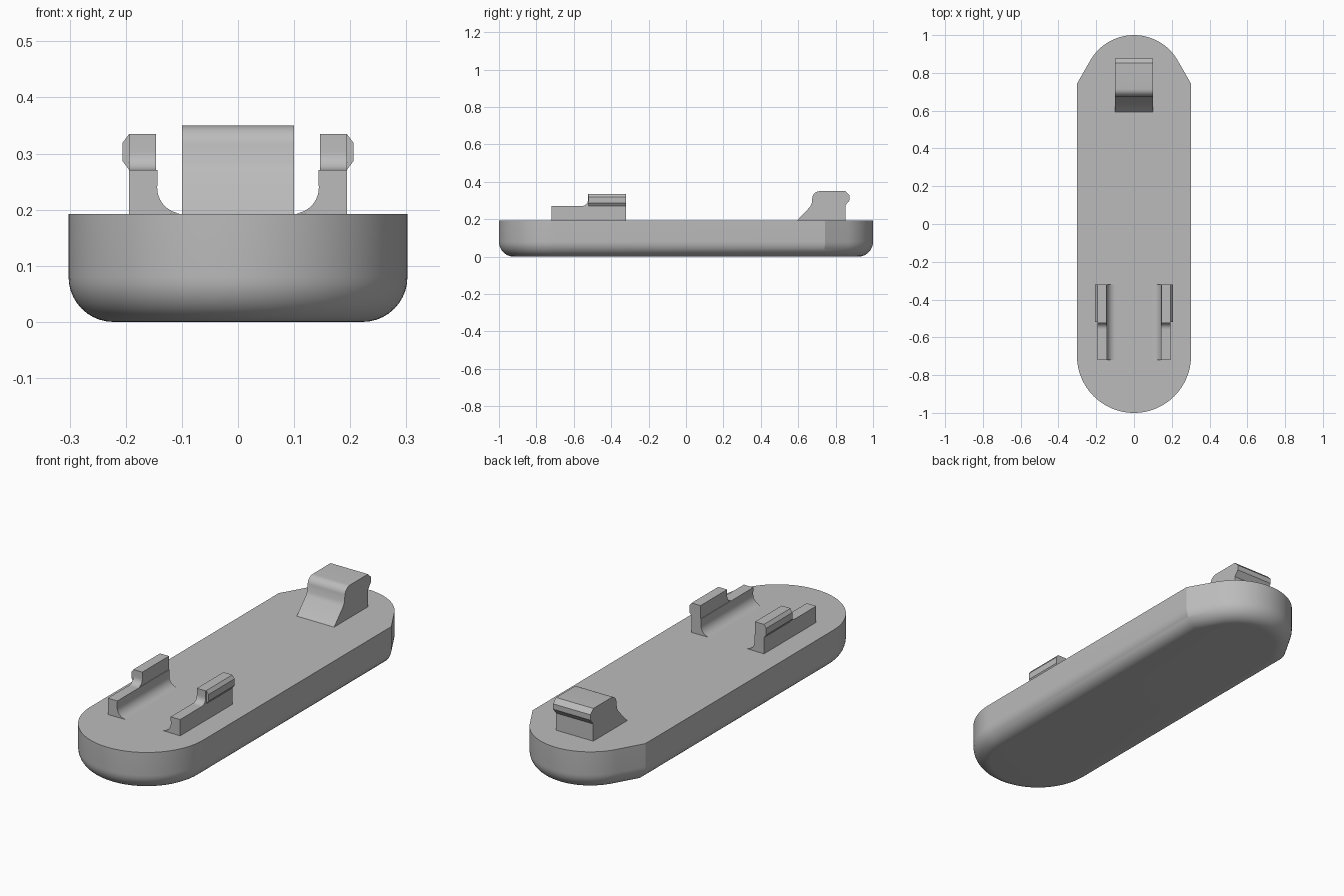
import bpy, bmesh, math
from mathutils import Vector

cube = bpy.data.objects.get("Cube")
if cube:
    bpy.data.objects.remove(cube, do_unlink=True)

# Single plain grey plastic
grey = bpy.data.materials.new("grey plastic")
grey.use_nodes = True
COLOUR = (0.5, 0.5, 0.5, 1)
grey.diffuse_color = COLOUR
grey.node_tree.nodes["Principled BSDF"].inputs["Base Color"].default_value = COLOUR

TOP = 0.192   # height of the base plate


def arc(cx, cy, r, start, end, steps):
    """Points along a circular arc, angles in degrees."""
    angles = [math.radians(start + (end - start) * i / steps) for i in range(steps + 1)]
    return [(cx + r * math.cos(a), cy + r * math.sin(a)) for a in angles]


def prism(name, profile, place, low, high, bottom_round=0):
    """Extrude a 2D profile; place(u, v, w) maps profile and depth to xyz."""
    bm = bmesh.new()
    near = [bm.verts.new(place(u, v, low)) for u, v in profile]
    far = [bm.verts.new(place(u, v, high)) for u, v in profile]
    base = bm.faces.new(near)
    bm.faces.new(far)
    n = len(profile)
    for i in range(n):
        j = (i + 1) % n
        bm.faces.new((near[i], near[j], far[j], far[i]))
    bmesh.ops.recalc_face_normals(bm, faces=bm.faces)
    if bottom_round:
        bmesh.ops.bevel(bm, geom=list(base.edges), offset=bottom_round, segments=10,
                        profile=0.5, affect='EDGES', clamp_overlap=False)
    mesh = bpy.data.meshes.new(name)
    bm.to_mesh(mesh)
    bm.free()
    obj = bpy.data.objects.new(name, mesh)
    bpy.context.collection.objects.link(obj)
    mesh.materials.append(grey)
    bpy.ops.object.select_all(action='DESELECT')
    obj.select_set(True)
    bpy.context.view_layer.objects.active = obj
    bpy.ops.object.shade_smooth_by_angle(angle=math.radians(25))
    return obj


# Base plate: round front, tapered round rear, soft lower edge
outline = arc(0, -0.698, 0.302, 180, 360, 48)
outline += [(0.302, 0.743)] + arc(0, 0.733, 0.267, 28, 152, 32) + [(-0.302, 0.743)]
prism("base_plate", outline, lambda u, v, w: Vector((u, v, w)), 0, TOP, 0.08)

# Rear hook: sloped front, rounded crown, small lip at the back
hook = [(0.593, TOP), (0.662, 0.265)]
hook += [(0.672, 0.283)] + arc(0.715, 0.31, 0.04, 170, 90, 8)
hook += [(0.852, 0.35), (0.875, 0.328), (0.875, 0.302), (0.853, 0.275), (0.853, TOP)]
prism("rear_hook", hook, lambda u, v, w: Vector((w, u, v)), -0.1, 0.1)

# Front clips, mirrored left and right
rail = [(0.194, TOP), (0.194, 0.271), (0.143, 0.271)]
rail += arc(0.098, 0.239, 0.046, 0, -90, 10)
bead = [(0.146, 0.271), (0.194, 0.271), (0.206, 0.287),
        (0.206, 0.319), (0.194, 0.335), (0.146, 0.335)]
step = [(-0.515, 0.271)] + arc(-0.556, 0.303, 0.032, -90, 0, 8)
step += [(-0.524, 0.335), (-0.515, 0.335)]

for side, s in (("left", 1), ("right", -1)):
    along = lambda u, v, w, s=s: Vector((s * u, w, v))
    across = lambda u, v, w, s=s: Vector((s * w, u, v))
    prism(side + "_clip_rail", rail, along, -0.72, -0.32)
    prism(side + "_clip_bead", bead, along, -0.52, -0.32)
    prism(side + "_clip_step", step, across, 0.146, 0.194)
